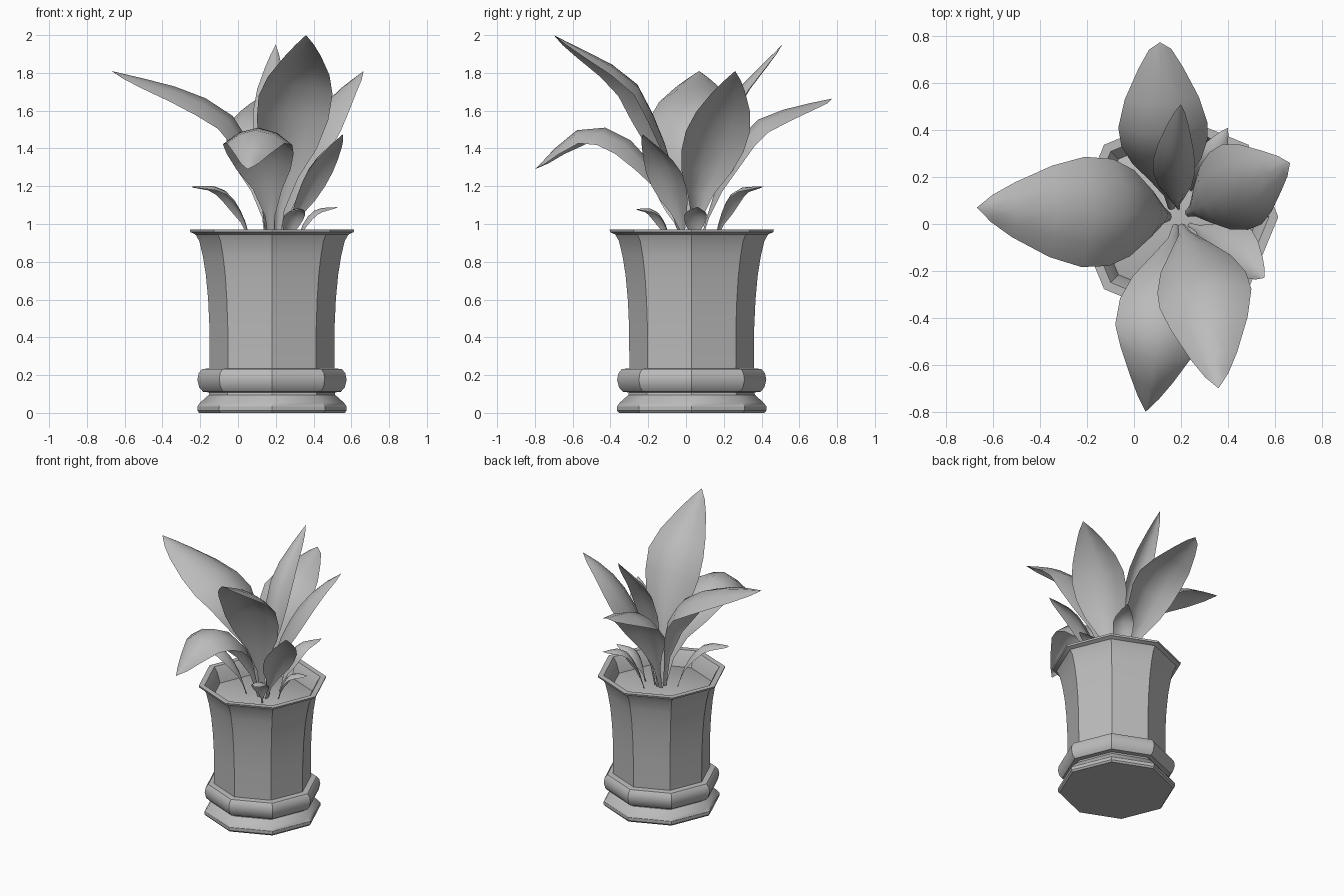
import bpy, bmesh, math
from mathutils import Vector

cube = bpy.data.objects.get("Cube")
if cube:
    bpy.data.objects.remove(cube, do_unlink=True)

# One plain grey for everything
grey = bpy.data.materials.new("plain_grey")
grey.use_nodes = True
COLOR = (0.5, 0.5, 0.5, 1)
grey.diffuse_color = COLOR
for node in grey.node_tree.nodes:
    if node.type == 'BSDF_PRINCIPLED':
        node.inputs["Base Color"].default_value = COLOR
        node.inputs["Roughness"].default_value = 0.7

POT_X, POT_Y = 0.18, 0.03
SIDES = 8


def finish(bm, name, angle):
    mesh = bpy.data.meshes.new(name)
    bm.to_mesh(mesh)
    bm.free()
    mesh.materials.append(grey)
    obj = bpy.data.objects.new(name, mesh)
    bpy.context.collection.objects.link(obj)
    bpy.ops.object.select_all(action='DESELECT')
    obj.select_set(True)
    bpy.context.view_layer.objects.active = obj
    bpy.ops.object.shade_smooth_by_angle(angle=math.radians(angle))
    return obj


def turned(name, profile, cap_first=False, cap_last=False):
    """Eight-sided turned part from (radius, height) pairs."""
    bm = bmesh.new()
    rings = []
    for r, z in profile:
        rings.append([bm.verts.new((POT_X + r * math.cos(k * math.tau / SIDES),
                                    POT_Y + r * math.sin(k * math.tau / SIDES), z))
                      for k in range(SIDES)])
    for a, b in zip(rings, rings[1:]):
        for k in range(SIDES):
            n = (k + 1) % SIDES
            bm.faces.new((a[k], a[n], b[n], b[k]))
    if cap_first:
        bm.faces.new(rings[0][::-1])
    if cap_last:
        bm.faces.new(rings[-1])
    return finish(bm, name, 32)


# Saucer-like foot, rounded ring, flared wall with lip, soil
turned("pot_foot", [(0.385, 0), (0.395, 0.012), (0.395, 0.035), (0.38, 0.055),
                    (0.335, 0.095), (0.33, 0.12)], cap_first=True)
turned("pot_ring", [(0.33, 0.108), (0.365, 0.112), (0.385, 0.135), (0.395, 0.175),
                    (0.388, 0.21), (0.37, 0.232), (0.33, 0.236)])
turned("pot_wall", [(0.33, 0.23), (0.331, 0.45), (0.338, 0.6), (0.35, 0.73),
                    (0.366, 0.83), (0.385, 0.91), (0.405, 0.945), (0.432, 0.957),
                    (0.435, 0.97), (0.395, 0.97), (0.37, 0.93), (0.345, 0.85)])
turned("soil", [(0.35, 0.86), (0.34, 0.865)], cap_last=True)

# Leaf outline: (share of length, share of half width)
OUTLINE = [(0, 0.07), (0.15, 0.14), (0.28, 0.42), (0.4, 0.78), (0.52, 0.97),
           (0.64, 1), (0.76, 0.83), (0.88, 0.5), (0.95, 0.25), (1, 0)]


def smooth_path(points):
    """Dense rounded path through the points."""
    p = [Vector(q) for q in points]
    p = [2 * p[0] - p[1]] + p + [2 * p[-1] - p[-2]]
    out = []
    for a, b, c, d in zip(p, p[1:], p[2:], p[3:]):
        for i in range(12):
            t = i / 12
            out.append(0.5 * (2 * b + (c - a) * t + (2 * a - 5 * b + 4 * c - d) * t ** 2
                              + (3 * b - a - 3 * c + d) * t ** 3))
    return out + [p[-2]]


def sample(path, share):
    """Point and direction at a share of the path's length."""
    lengths = [(b - a).length for a, b in zip(path, path[1:])]
    left = share * sum(lengths)
    for a, b, size in zip(path, path[1:], lengths):
        if left <= size:
            break
        left -= size
    return a.lerp(b, min(left / size, 1)), (b - a).normalized()


def leaf(name, half_width, points, curl=0.42):
    """Blade that arches across its width, its midrib the highest line."""
    path = smooth_path(points)
    lean = path[-1] - path[0]
    side = Vector((-lean.y, lean.x, 0)).normalized()
    bm = bmesh.new()
    rows = []
    for share, width in OUTLINE:
        centre, along = sample(path, share)
        across = (side - along * side.dot(along)).normalized()
        up = along.cross(across)
        w = half_width * width
        rows.append([bm.verts.new(centre + across * w * u - up * w * curl * u * u)
                     for u in (-1, -0.55, 0, 0.55, 1)])
    for a, b in zip(rows, rows[1:]):
        for k in range(4):
            bm.faces.new((a[k], b[k], b[k + 1], a[k + 1]))
    bmesh.ops.remove_doubles(bm, verts=bm.verts, dist=0.0005)
    bmesh.ops.recalc_face_normals(bm, faces=bm.faces)
    return finish(bm, name, 60)


# Large leaves
leaf("right_leaf", 0.235, [(0.16, 0.03, 0.86), (0.12, 0.04, 1.25), (0, 0.045, 1.54),
                           (-0.2, 0.05, 1.68), (-0.4, 0.055, 1.745), (-0.67, 0.07, 1.81)])
leaf("tall_front_leaf", 0.2, [(0.2, 0, 0.86), (0.23, -0.06, 1.25), (0.27, -0.17, 1.57),
                              (0.3, -0.31, 1.79), (0.36, -0.7, 2.0)])
leaf("drooping_front_leaf", 0.185, [(0.18, 0, 0.86), (0.16, -0.12, 1.22), (0.12, -0.33, 1.47),
                                    (0.09, -0.57, 1.5), (0.05, -0.8, 1.29)], 0.5)
leaf("back_leaf", 0.19, [(0.16, 0.06, 0.86), (0.15, 0.17, 1.22), (0.13, 0.32, 1.5),
                         (0.12, 0.5, 1.6), (0.11, 0.8, 1.67)])
leaf("tall_back_leaf", 0.09, [(0.19, 0.06, 0.86), (0.175, 0.11, 1.3), (0.17, 0.24, 1.66),
                              (0.2, 0.51, 1.95)], 0.6)
leaf("left_leaf", 0.19, [(0.22, 0.04, 0.86), (0.27, 0.07, 1.22), (0.38, 0.13, 1.5),
                         (0.51, 0.19, 1.68), (0.665, 0.26, 1.81)])
leaf("lower_left_leaf", 0.115, [(0.23, 0, 0.86), (0.32, -0.04, 1.12), (0.42, -0.11, 1.33),
                                (0.555, -0.23, 1.475)])

# Small shoots around the base
leaf("right_shoot", 0.07, [(0.08, -0.01, 0.86), (0.02, -0.04, 1.05), (-0.09, -0.09, 1.19),
                           (-0.26, -0.16, 1.2)])
leaf("back_shoot", 0.07, [(0.24, 0.14, 0.86), (0.27, 0.19, 1.04), (0.32, 0.27, 1.18),
                          (0.4, 0.41, 1.2)])
leaf("left_shoot", 0.06, [(0.3, 0.04, 0.86), (0.34, 0.045, 0.99), (0.41, 0.05, 1.075),
                          (0.53, 0.06, 1.09)])
leaf("front_shoot", 0.06, [(0.25, -0.07, 0.86), (0.27, -0.11, 0.99), (0.3, -0.17, 1.075),
                           (0.34, -0.27, 1.08)])
